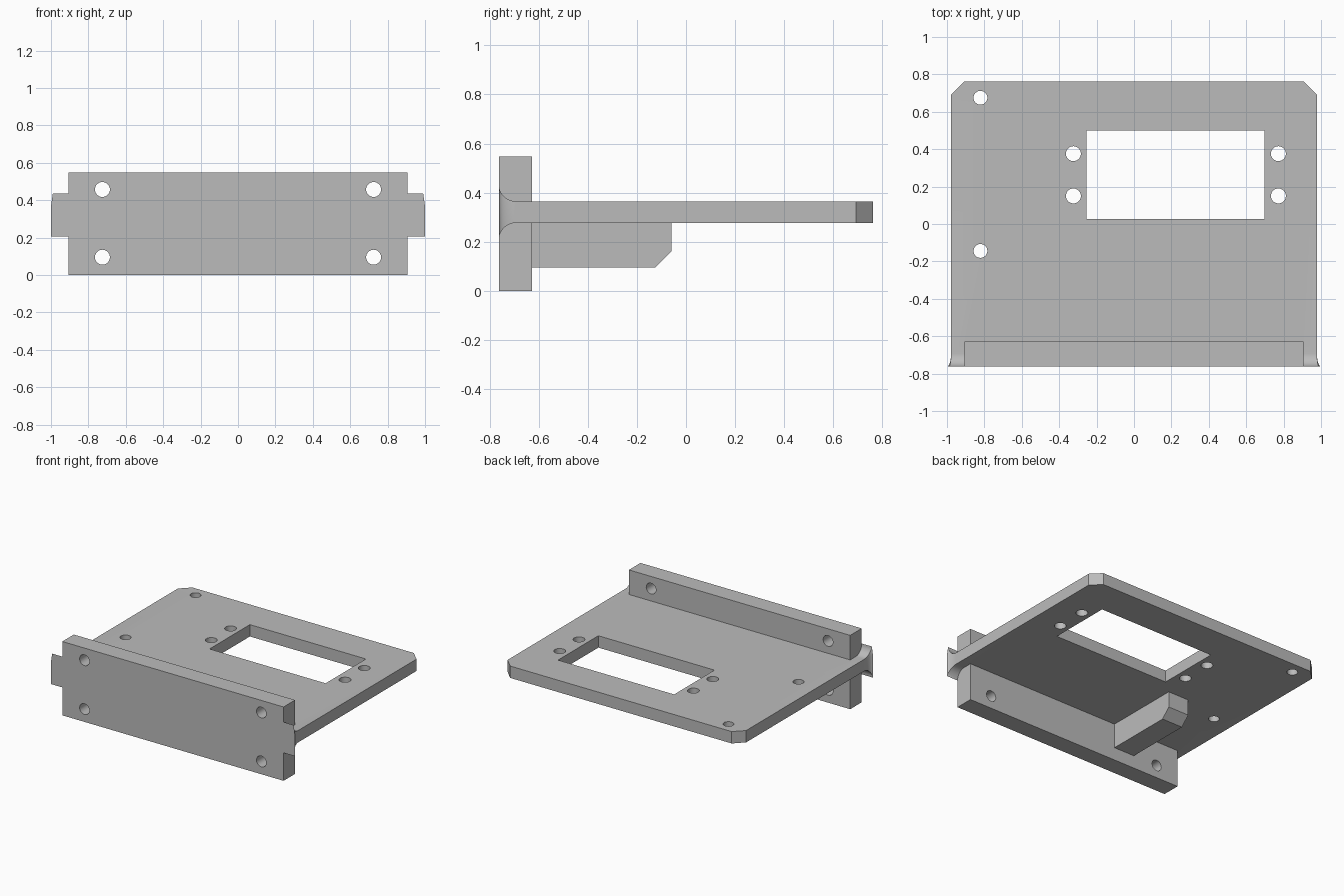
import bpy, bmesh, math
from mathutils import Matrix, Vector

cube = bpy.data.objects.get("Cube")
if cube:
    bpy.data.objects.remove(cube, do_unlink=True)

grey = bpy.data.materials.new("plain_grey")
grey.use_nodes = True
grey.diffuse_color = (0.5, 0.5, 0.5, 1)
grey.node_tree.nodes["Principled BSDF"].inputs["Base Color"].default_value = (0.5, 0.5, 0.5, 1)

FRONT, BACK = -0.762, 0.762
PLATE_LOW, PLATE_TOP = 0.277, 0.365
FILLET = 0.07


def make_object(name, bm):
    bmesh.ops.recalc_face_normals(bm, faces=bm.faces)
    mesh = bpy.data.meshes.new(name)
    bm.to_mesh(mesh)
    bm.free()
    mesh.materials.append(grey)
    ob = bpy.data.objects.new(name, mesh)
    bpy.context.collection.objects.link(ob)
    return ob


def box(name, low, high):
    low, high = Vector(low), Vector(high)
    bm = bmesh.new()
    bmesh.ops.create_cube(bm, size=1, matrix=Matrix.Translation((low + high) / 2)
                          @ Matrix.Diagonal((*(high - low), 1)))
    return make_object(name, bm)


def drill(name, centre, radius, depth, along_y=False):
    bm = bmesh.new()
    turn = Matrix.Rotation(math.pi / 2 if along_y else 0, 4, 'X')
    bmesh.ops.create_cone(bm, cap_ends=True, segments=32, radius1=radius, radius2=radius,
                          depth=depth, matrix=Matrix.Translation(centre) @ turn)
    return make_object(name, bm)


def combine(target, other, operation):
    mod = target.modifiers.new(operation.lower(), 'BOOLEAN')
    mod.operation, mod.solver, mod.object = operation, 'EXACT', other
    bpy.context.view_layer.objects.active = target
    bpy.ops.object.modifier_apply(modifier=mod.name)
    bpy.data.objects.remove(other, do_unlink=True)


# Tray plate: sections from flared front ears to chamfered back corners
sections = []
STEPS = 10
for i in range(STEPS + 1):
    angle = math.pi / 2 * i / STEPS
    rise = 1 - math.sin(angle)
    sections.append((FRONT + FILLET * (1 - math.cos(angle)), 0.978 + 0.022 * rise, rise))
sections += [(BACK - FILLET, 0.978, 0), (BACK, 0.908, 0)]

bm = bmesh.new()
rings = []
for y, half, rise in sections:
    low, top = PLATE_LOW - FILLET * rise, PLATE_TOP + FILLET * rise
    outline = [(half, low), (half, PLATE_TOP), (half - 0.01 * rise, top)]
    outline += [(-x, z) for x, z in reversed(outline)]
    rings.append([bm.verts.new((x, y, z)) for x, z in outline])
for a, b in zip(rings, rings[1:]):
    for i in range(len(a)):
        j = (i + 1) % len(a)
        bm.faces.new((a[i], a[j], b[j], b[i]))
bm.faces.new(rings[0])
bm.faces.new(rings[-1])
bmesh.ops.remove_doubles(bm, verts=bm.verts, dist=0.0001)
bracket = make_object("mounting_bracket", bm)

# Upright front panel
combine(bracket, box("front_panel", (-0.907, FRONT, 0), (0.907, -0.627, 0.547)), 'UNION')

# Support rib under the plate, with a chamfered end
profile = [(-0.68, 0.095), (-0.125, 0.095), (-0.06, 0.16), (-0.06, 0.32), (-0.68, 0.32)]
bm = bmesh.new()
face = bm.faces.new([bm.verts.new((-0.525, y, z)) for y, z in profile])
extruded = bmesh.ops.extrude_face_region(bm, geom=[face])["geom"]
bmesh.ops.translate(bm, vec=(0.17, 0, 0),
                    verts=[v for v in extruded if isinstance(v, bmesh.types.BMVert)])
# keep the starting cap so the rib is a closed solid
if not face.is_valid or any(e.is_boundary for e in bm.edges):
    bmesh.ops.holes_fill(bm, edges=[e for e in bm.edges if e.is_boundary])
combine(bracket, make_object("support_rib", bm), 'UNION')

# Rectangular window
combine(bracket, box("window_cutter", (-0.253, 0.028, 0.2), (0.699, 0.5, 0.45)), 'DIFFERENCE')

# Plate holes: four beside the window, two near the edge
holes = [(x, y, 0.04) for x in (-0.324, 0.772) for y in (0.376, 0.15)]
holes += [(-0.821, y, 0.037) for y in (0.675, -0.144)]
for x, y, radius in holes:
    combine(bracket, drill("plate_hole", (x, y, 0.32), radius, 0.3), 'DIFFERENCE')

# Panel holes, one in each corner
for x in (-0.725, 0.725):
    for z in (0.095, 0.457):
        combine(bracket, drill("panel_hole", (x, -0.695, z), 0.04, 0.2, True), 'DIFFERENCE')

bpy.ops.object.select_all(action='DESELECT')
bracket.select_set(True)
bpy.context.view_layer.objects.active = bracket
bpy.ops.object.shade_smooth_by_angle(angle=math.radians(25))
